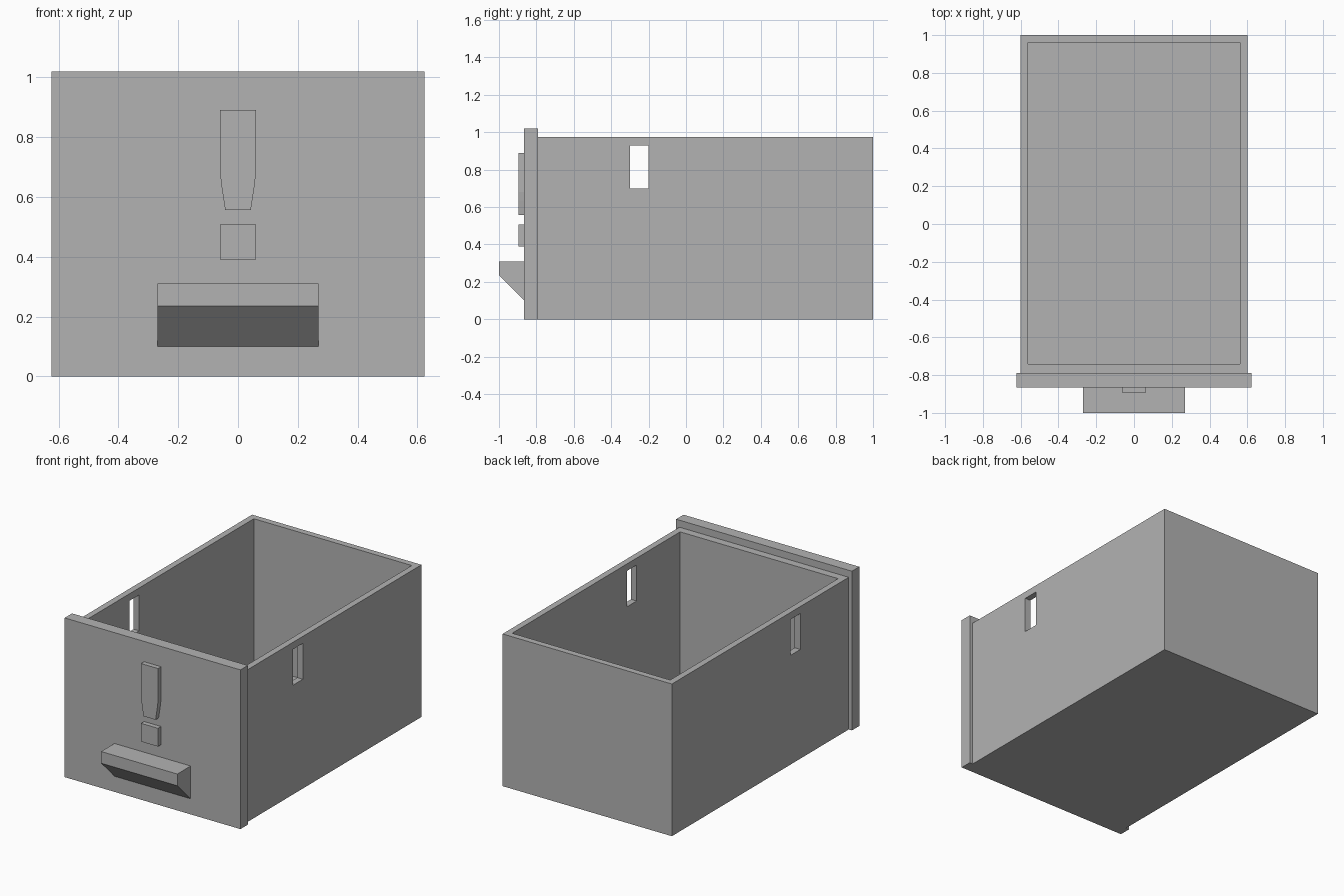
import bpy
import bmesh
from mathutils import Vector

old = bpy.data.objects.get("Cube")
if old:
    bpy.data.objects.remove(old, do_unlink=True)

grey = bpy.data.materials.new("plain_grey")
grey.use_nodes = True
colour = (0.45, 0.45, 0.45, 1)
grey.diffuse_color = colour
grey.node_tree.nodes["Principled BSDF"].inputs["Base Color"].default_value = colour


def finish(name, bm):
    bmesh.ops.recalc_face_normals(bm, faces=bm.faces)
    mesh = bpy.data.meshes.new(name)
    bm.to_mesh(mesh)
    bm.free()
    mesh.materials.append(grey)
    obj = bpy.data.objects.new(name, mesh)
    bpy.context.collection.objects.link(obj)
    return obj


def box(name, low, high):
    low, high = Vector(low), Vector(high)
    bm = bmesh.new()
    bmesh.ops.create_cube(bm, size=1)
    bmesh.ops.scale(bm, vec=high - low, verts=bm.verts)
    bmesh.ops.translate(bm, vec=(low + high) / 2, verts=bm.verts)
    return finish(name, bm)


def prism(name, points, depth):
    """Extrude a closed outline along the depth vector."""
    bm = bmesh.new()
    face = bm.faces.new([bm.verts.new(p) for p in points])
    result = bmesh.ops.extrude_face_region(bm, geom=[face], use_keep_orig=True)
    moved = [v for v in result["geom"] if isinstance(v, bmesh.types.BMVert)]
    bmesh.ops.translate(bm, vec=depth, verts=moved)
    return finish(name, bm)


def cut(target, cutter):
    mod = target.modifiers.new(cutter.name, "BOOLEAN")
    mod.operation = "DIFFERENCE"
    mod.solver = "EXACT"
    mod.object = cutter
    bpy.context.view_layer.objects.active = target
    bpy.ops.object.modifier_apply(modifier=mod.name)
    bpy.data.objects.remove(cutter, do_unlink=True)


# Open drawer box with a slot through both side walls
body = box("drawer_box", (-0.6, -0.79, 0), (0.6, 1, 0.975))
cut(body, box("cavity_cutter", (-0.56, -0.74, 0.04), (0.56, 0.96, 1.2)))
cut(body, box("slot_cutter", (-0.8, -0.3, 0.7), (0.8, -0.2, 0.93)))

# Front panel, slightly wider and taller than the box
FRONT = -0.865
box("front_panel", (-0.623, FRONT, 0), (0.623, -0.79, 1.02))

# Wedge handle
side = [(FRONT, 0.1), (FRONT, 0.31), (-1, 0.31), (-1, 0.235)]
prism("handle", [(-0.27, y, z) for y, z in side], (0.54, 0, 0))

# Raised relief: tapered bar above a square block
half = [(0.06, 0.89), (0.06, 0.68), (0.055, 0.635), (0.043, 0.557)]
outline = half + [(-x, z) for x, z in reversed(half)]
prism("raised_tapered_bar", [(x, FRONT, z) for x, z in outline], (0, -0.031, 0))
box("raised_square", (-0.06, FRONT - 0.031, 0.39), (0.06, FRONT, 0.507))
